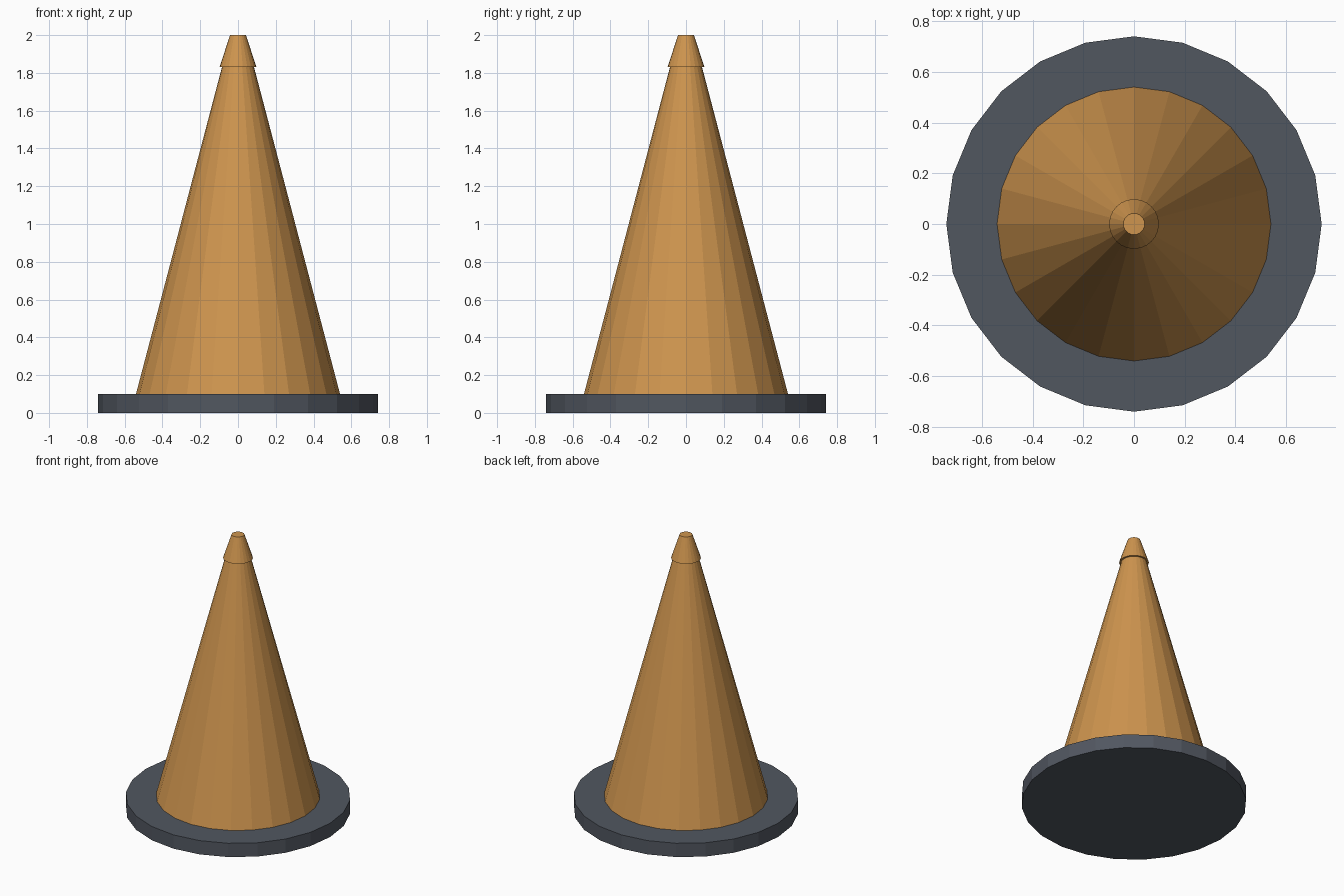
import bpy

if "Cube" in bpy.data.objects:
    bpy.data.objects.remove(bpy.data.objects["Cube"])

SIDES = 24


def material(name, color):
    mat = bpy.data.materials.new(name)
    mat.diffuse_color = (*color, 1.0)
    mat.use_nodes = True
    mat.node_tree.nodes["Principled BSDF"].inputs["Base Color"].default_value = mat.diffuse_color
    return mat


def frustum(name, r_bottom, r_top, z_bottom, z_top, mat):
    """Flat-shaded, closed tapered cylinder between two heights."""
    bpy.ops.mesh.primitive_cone_add(
        vertices=SIDES, radius1=r_bottom, radius2=r_top,
        depth=z_top - z_bottom, location=(0, 0, (z_bottom + z_top) / 2))
    obj = bpy.context.object
    obj.name = name
    obj.data.materials.append(mat)
    return obj


orange = material("dull orange", (0.62, 0.30, 0.077))
grey = material("slate grey", (0.083, 0.095, 0.118))

# Round foot plate
frustum("base_plate", 0.74, 0.74, 0.0, 0.10, grey)
# Tall tapered body
frustum("cone_body", 0.54, 0.085, 0.10, 1.83, orange)
# Overhanging cap with a small flat tip
frustum("top_cap", 0.098, 0.042, 1.83, 2.0, orange)
